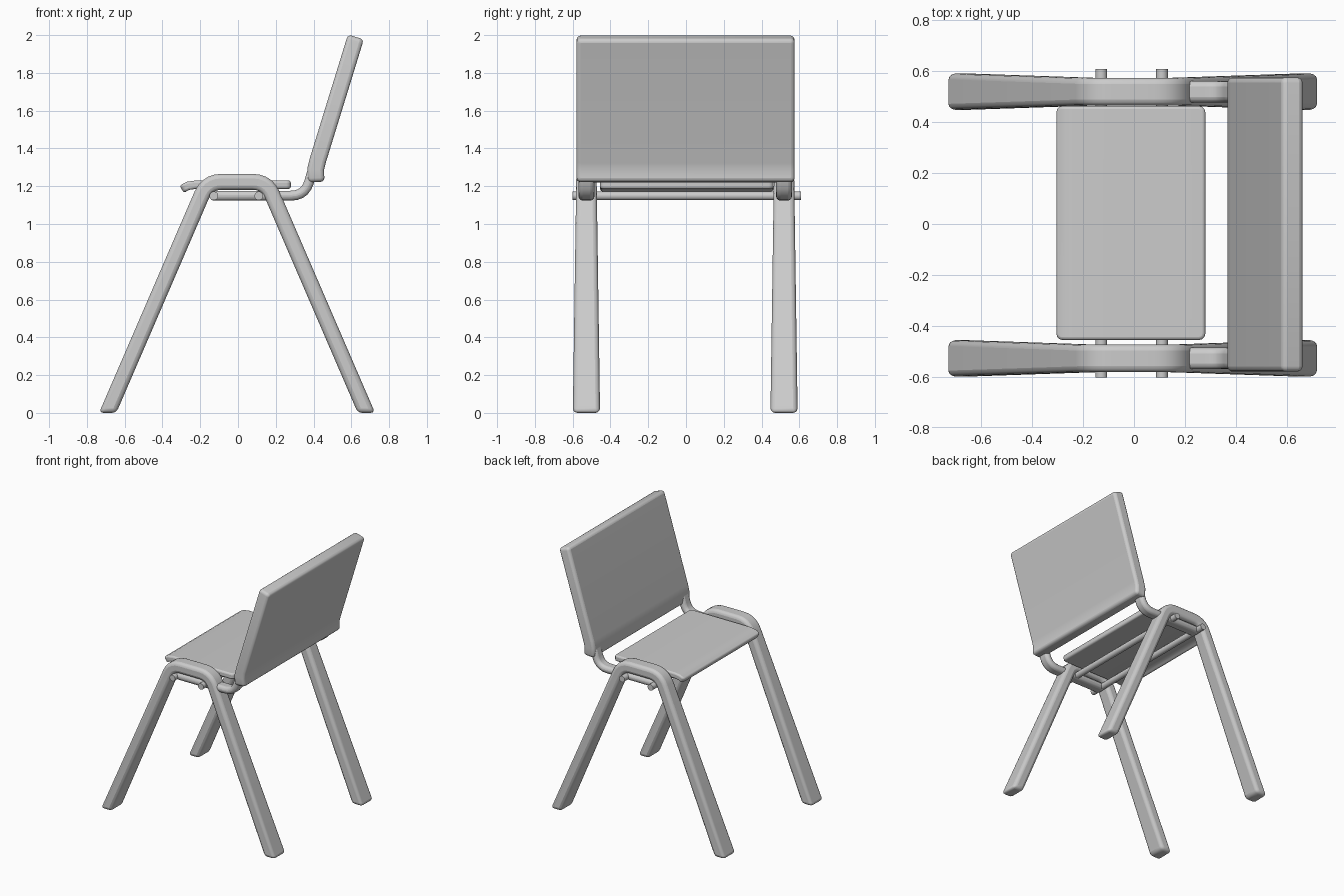
import bpy, bmesh
from math import radians, pi
from mathutils import Vector

if "Cube" in bpy.data.objects:
    bpy.data.objects.remove(bpy.data.objects["Cube"])


def fillet(pts, t, n=5):
    """Round the inner corners of an x/z polyline, starting t from each corner."""
    pts = [Vector(p) for p in pts]
    out = [pts[0]]
    for a, b, c in zip(pts, pts[1:], pts[2:]):
        p, q = b + (a - b).normalized() * t, b + (c - b).normalized() * t
        for i in range(n + 1):
            u = i / n
            out.append(p * (1 - u) ** 2 + b * 2 * u * (1 - u) + q * u * u)
    return out + [pts[-1]]


def smooth(obj):
    bpy.ops.object.select_all(action='DESELECT')
    obj.select_set(True)
    bpy.context.view_layer.objects.active = obj
    bpy.ops.object.shade_smooth_by_angle(angle=radians(35))


def sweep(name, path, thick, width, y=0, bevel=0.02, segs=3, corner=0, floor=False):
    """Sweep a rectangle along an x/z path; width(z) gives the half width in y."""
    path = [Vector(p) for p in path]
    bm = bmesh.new()
    rings = []
    last = len(path) - 1
    for i, p in enumerate(path):
        d0 = (p - path[max(i - 1, 0)]).normalized()
        d1 = (path[min(i + 1, last)] - p).normalized()
        t = (d0 + d1).normalized()
        ref = d1 if i < last else d0
        n = Vector((t.y, -t.x)) * (thick / t.dot(ref))
        a, b = p + n, p - n
        if floor and i in (0, last):          # cut leg ends level with the floor
            a, b = a - t * (a.y / t.y), b - t * (b.y / t.y)
        w = width(p.y)
        rings.append([bm.verts.new((q.x, y + s * w, q.y))
                      for q, s in ((a, 1), (a, -1), (b, -1), (b, 1))])
    for r, s in zip(rings, rings[1:]):
        for k in range(4):
            bm.faces.new((r[k], r[(k + 1) % 4], s[(k + 1) % 4], s[k]))
    bm.faces.new(rings[0][::-1])
    bm.faces.new(rings[-1])
    if corner:                                # rounded panel corners
        edges = [bm.edges.get((r[i], r[j])) for r in (rings[0], rings[-1])
                 for i, j in ((1, 2), (3, 0))]
        bmesh.ops.bevel(bm, geom=edges, offset=corner, segments=3,
                        profile=0.5, affect='EDGES')
    bmesh.ops.recalc_face_normals(bm, faces=bm.faces)
    me = bpy.data.meshes.new(name)
    bm.to_mesh(me)
    bm.free()
    obj = bpy.data.objects.new(name, me)
    bpy.context.collection.objects.link(obj)
    smooth(obj)
    m = obj.modifiers.new("rounding", 'BEVEL')
    m.width, m.segments = bevel, segs
    m.limit_method, m.angle_limit = 'ANGLE', radians(40)
    return obj


# Side frames (two legs and top bar in one bent piece) and back supports
leg_path = fillet([(-0.69, 0), (-0.162, 1.223), (0.152, 1.223), (0.68, 0)], 0.075)
rail_path = fillet([(-0.15, 1.15), (0.355, 1.15), (0.405, 1.32)], 0.075)
for side, y in (("left", 0.519), ("right", -0.527)):
    sweep(side + "_leg_frame", leg_path, 0.042,
          lambda z: 0.072 - 0.018 * z / 1.22, y, bevel=0.024, floor=True)
    sweep(side + "_back_support", rail_path, 0.026, lambda z: 0.042, y,
          bevel=0.022)

# Cross rods under the seat
for name, x in (("front_rod", -0.128), ("rear_rod", 0.11)):
    bpy.ops.mesh.primitive_cylinder_add(vertices=20, radius=0.023, depth=1.21,
                                        location=(x, 0.003, 1.149),
                                        rotation=(pi / 2, 0, 0))
    bpy.context.object.name = name
    smooth(bpy.context.object)

# Seat panel with a turned-down front lip
sweep("seat", [(-0.298, 1.184), (-0.265, 1.202), (-0.225, 1.208), (0.28, 1.208)],
      0.022, lambda z: 0.459, 0.004, bevel=0.012, corner=0.025)

# Tilted backrest with an upright lower edge
sweep("backrest", [(0.414, 1.222), (0.411, 1.29), (0.422, 1.335), (0.624, 1.99)],
      0.044, lambda z: 0.577, -0.002, bevel=0.02, corner=0.022)
